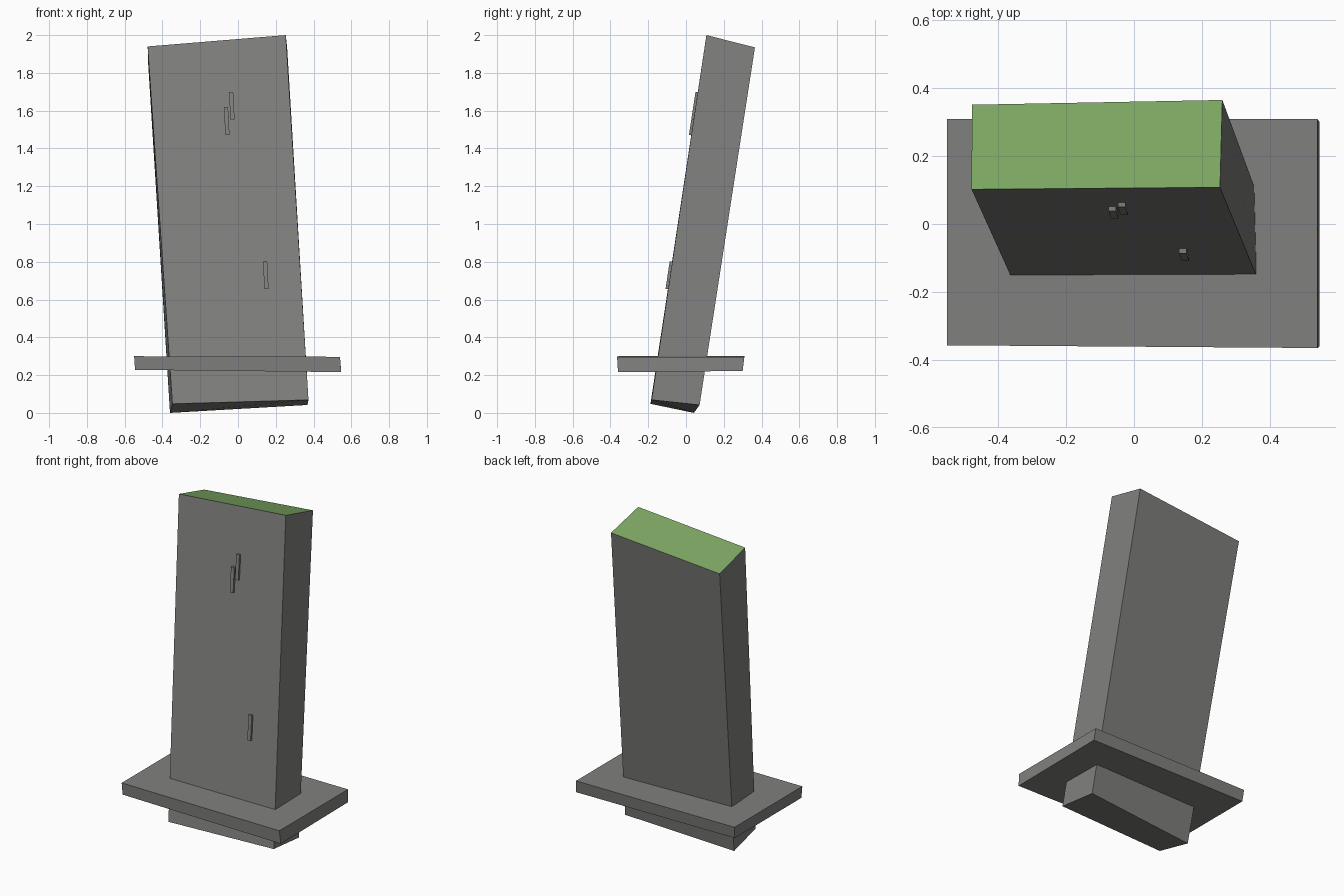
import bpy
import bmesh

cube = bpy.data.objects.get("Cube")
if cube:
    bpy.data.objects.remove(cube, do_unlink=True)


def make_material(name, rgb):
    mat = bpy.data.materials.new(name)
    mat.use_nodes = True
    mat.diffuse_color = (*rgb, 1)
    mat.node_tree.nodes["Principled BSDF"].inputs["Base Color"].default_value = (*rgb, 1)
    return mat


stone = make_material("stone grey", (0.216, 0.216, 0.21))
moss = make_material("moss green", (0.205, 0.39, 0.122))


def make_block(name, bottom, top, top_material=None):
    """Six-sided block; corners run front left, front right, back right, back left on screen."""
    bm = bmesh.new()
    low = [bm.verts.new(p) for p in bottom]
    high = [bm.verts.new(p) for p in top]
    bm.faces.new(low[::-1])
    cap = bm.faces.new(high)
    for i in range(4):
        j = (i + 1) % 4
        bm.faces.new((low[i], low[j], high[j], high[i]))
    if top_material:
        cap.material_index = 1
    bmesh.ops.recalc_face_normals(bm, faces=bm.faces)
    mesh = bpy.data.meshes.new(name)
    bm.to_mesh(mesh)
    bm.free()
    mesh.materials.append(stone)
    if top_material:
        mesh.materials.append(top_material)
    obj = bpy.data.objects.new(name, mesh)
    bpy.context.collection.objects.link(obj)
    return obj


# Leaning slab with a mossy top
make_block(
    "leaning_slab",
    [(-0.347, -0.188, 0.048), (0.373, -0.182, 0.069), (0.368, 0.072, 0.042), (-0.36, 0.042, 0.0)],
    [(-0.478, 0.102, 1.94), (0.253, 0.108, 2.0), (0.26, 0.365, 1.935), (-0.477, 0.351, 1.872)],
    moss,
)

# Slightly uneven base plate around the foot of the slab
make_block(
    "base_plate",
    [(-0.545, -0.355, 0.228), (0.546, -0.36, 0.216), (0.546, 0.3, 0.222), (-0.545, 0.3, 0.228)],
    [(-0.55, -0.357, 0.3), (0.54, -0.365, 0.297), (0.54, 0.309, 0.297), (-0.55, 0.309, 0.3)],
)


# Thin chips lying on the leaning front of the slab
def make_chip(name, x, z, width=0.022, height=0.147, proud=0.012, lean=0.052):
    def ring(level):
        y = -0.188 + 0.1522 * (level - 0.055)
        left = x - lean * (level - z)
        right = left + width
        return [(left, y - proud, level), (right, y - proud, level),
                (right, y + proud, level), (left, y + proud, level)]
    make_block(name, ring(z), ring(z + height))


make_chip("upper_chip", -0.04, 1.553)
make_chip("middle_chip", -0.067, 1.472)
make_chip("lower_chip", 0.14, 0.655)
